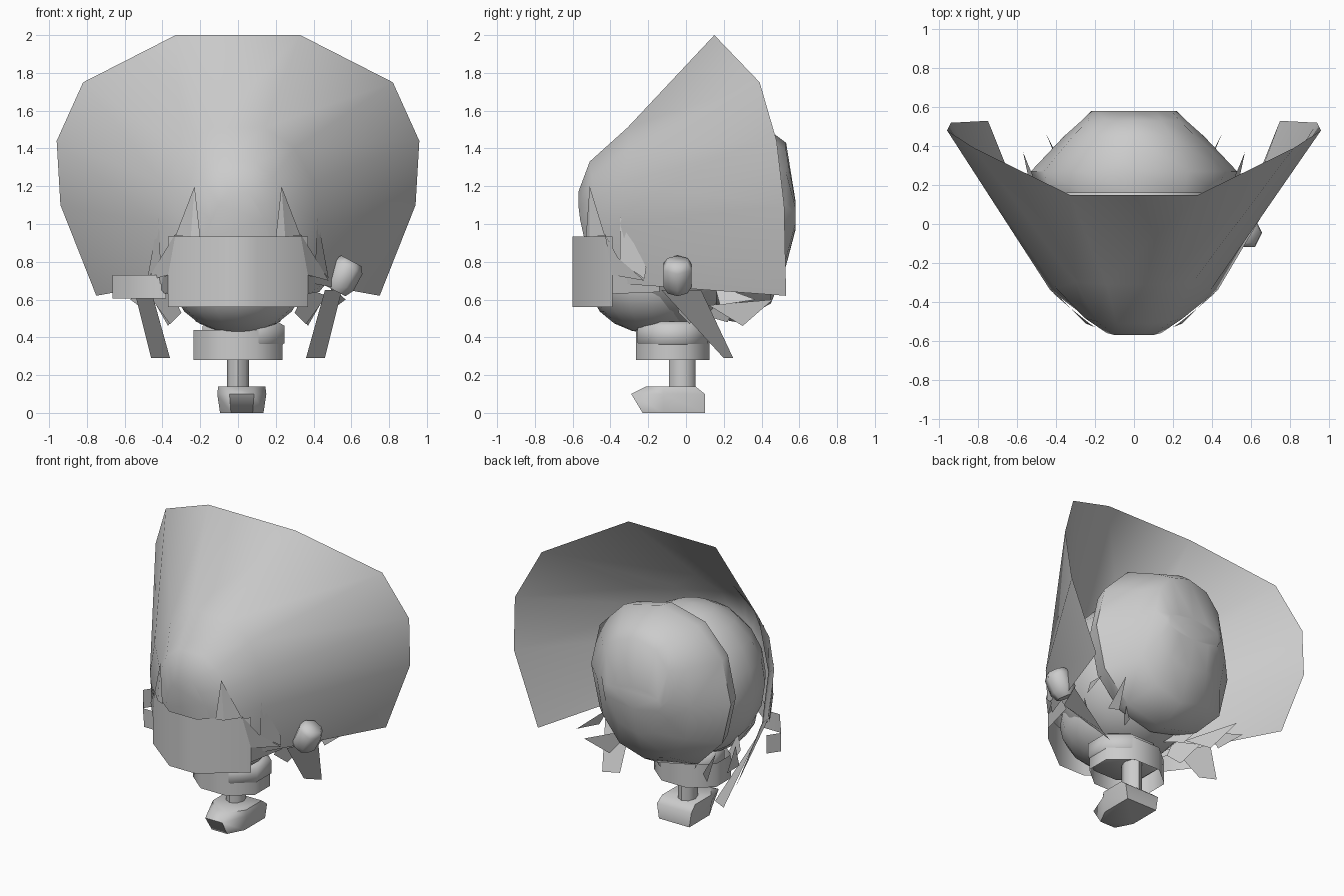
import bpy, bmesh, math
from mathutils import Matrix

if "Cube" in bpy.data.objects:
    bpy.data.objects.remove(bpy.data.objects["Cube"])


def make(name, verts, faces, smooth=None):
    me = bpy.data.meshes.new(name)
    me.from_pydata([tuple(v) for v in verts], [], faces)
    bm = bmesh.new()
    bm.from_mesh(me)
    bmesh.ops.recalc_face_normals(bm, faces=bm.faces)
    bm.to_mesh(me)
    bm.free()
    ob = bpy.data.objects.new(name, me)
    bpy.context.collection.objects.link(ob)
    if smooth:
        bpy.ops.object.select_all(action='DESELECT')
        bpy.context.view_layer.objects.active = ob
        ob.select_set(True)
        bpy.ops.object.shade_smooth_by_angle(angle=math.radians(smooth))
    return ob


def loft(name, rings, closed=True, caps=(True, True), smooth=None):
    n = len(rings[0])
    verts = [p for r in rings for p in r]
    faces = []
    for i in range(len(rings) - 1):
        for j in range(n if closed else n - 1):
            k = (j + 1) % n
            faces.append((i*n + j, i*n + k, (i+1)*n + k, (i+1)*n + j))
    if caps[0]:
        faces.append(tuple(range(n)))
    if caps[1]:
        faces.append(tuple(range((len(rings)-1)*n, len(rings)*n)))
    return make(name, verts, faces, smooth)


def oval(cx, cy, z, rx, ry, n, turn=0):
    return [(cx + rx*math.cos(turn + 2*math.pi*i/n),
             cy + ry*math.sin(turn + 2*math.pi*i/n), z) for i in range(n)]


def ball(name, c, r, seg=16, rings=10):
    bm = bmesh.new()
    m = Matrix.Translation(c) @ Matrix.Diagonal((*r, 1))
    bmesh.ops.create_uvsphere(bm, u_segments=seg, v_segments=rings, radius=1, matrix=m)
    me = bpy.data.meshes.new(name)
    bm.to_mesh(me)
    bm.free()
    for p in me.polygons:
        p.use_smooth = True
    ob = bpy.data.objects.new(name, me)
    bpy.context.collection.objects.link(ob)


def arch(half):
    """Half curve running from the top down the right side, mirrored to a full arch."""
    return [(-x, y, z) for x, y, z in reversed(half)] + half


def pair(name, pts):
    """A flat shard on the right and its mirror on the left."""
    for s, side in ((1, "right"), (-1, "left")):
        make(f"{name}_{side}", [(s*x, y, z) for x, y, z in pts], [tuple(range(len(pts)))])


# flared hood: domed front opening out to a wide rim
loft("flared_hood", [
    arch([(.05, -.57, 1.17), (.10, -.57, 1.10), (.14, -.56, 1.02), (.17, -.535, .92), (.18, -.50, .75)]),
    arch([(.09, -.51, 1.33), (.19, -.50, 1.25), (.25, -.485, 1.12), (.29, -.445, .96), (.32, -.40, .70)]),
    arch([(.14, -.31, 1.51), (.30, -.30, 1.40), (.40, -.33, 1.22), (.43, -.34, 1.00), (.42, -.29, .68)]),
    arch([(.33, .15, 2.0), (.82, .39, 1.75), (.96, .48, 1.44), (.94, .52, 1.10), (.75, .53, .62)]),
], closed=False, caps=(True, False), smooth=70)

# head and jaw inside the hood
ball("head", (0, -.06, .95), (.47, .46, .50))
ball("jaw", (0, -.18, .70), (.35, .34, .28))


# faceted shell of hair at the back
def full(v):
    return math.copysign(abs(v)**.93, v)


rings = []
for y, rx, lo, hi in ((.16, .49, .50, 1.54), (.27, .53, .48, 1.56), (.45, .36, .58, 1.49),
                      (.53, .27, .78, 1.43), (.58, .22, .97, 1.12)):
    rings.append([(full(x)*rx, y, (lo + hi)/2 + full(z)*(hi - lo)/2)
                  for x, z, _ in oval(0, 0, 0, 1, 1, 12)])
loft("back_hair", rings, caps=(False, True), smooth=50)

# mask across the front of the face
plan = [(-.37, -.39), (-.10, -.60), (.10, -.60), (.37, -.39)]
loft("face_mask", [[(x, y, .56) for x, y in plan],
                   [(x, y, .935) for x, y in plan]], closed=False, caps=(False, False), smooth=60)

# pointed locks and cheek panels along the opening
pair("front_lock", [(.23, -.51, 1.20), (.25, -.51, .93), (.33, -.43, .94)])
pair("front_lock_edge", [(.23, -.51, 1.20), (.20, -.53, .93), (.25, -.51, .93)])
pair("cheek_panel", [(.33, -.43, .95), (.37, -.39, .73), (.48, -.22, .70), (.41, -.36, .82)])
pair("side_lock", [(.42, -.35, 1.04), (.41, -.35, .80), (.48, -.22, .71), (.47, -.21, .77)])
pair("lower_cheek", [(.37, -.39, .63), (.37, -.39, .73), (.47, -.14, .69), (.43, -.14, .64)])

# hanging straps and the ragged locks at the nape
pair("strap", [(.46, -.13, .65), (.55, .08, .65), (.46, .25, .29), (.36, .20, .29)])
pair("nape_lock", [(.31, .12, .57), (.45, .46, .60), (.37, .30, .46)])
pair("nape_point", [(.48, .15, .68), (.57, .37, .60), (.53, .18, .57)])
pair("under_lock", [(.20, .12, .62), (.33, .28, .62), (.22, .22, .48), (.15, .08, .52)])
pair("ear_lock", [(.36, -.05, .66), (.47, .08, .62), (.36, .02, .47), (.30, -.04, .53)])

# rounded knob on the right side
knob = loft("side_knob", [oval(0, 0, z, r, r, 6) for z, r in
                          ((-.095, .06), (-.05, .085), (.05, .085), (.085, .06))], smooth=60)
knob.matrix_world = Matrix.Translation((.56, -.045, .73)) @ Matrix.Rotation(math.radians(28), 4, 'Y')

# folded clip on the left side
clip = [(-.38, -.30), (-.50, -.30), (-.665, -.08), (-.61, .0)]
loft("side_clip", [[(x, y, .605) for x, y in clip],
                   [(x, y, .73) for x, y in clip]], closed=False, caps=(False, False), smooth=60)

# neck post
loft("neck", [oval(0, -.02, z, .058, .07, 8) for z in (.10, .58)], smooth=50)

# two collar bands
loft("collar_lower", [oval(0, -.07, z, r, r*.83, 8, math.pi/8) for z, r in
                      ((.28, .255), (.44, .255))], caps=(False, False), smooth=60)
loft("collar_upper", [oval(.03, -.07, z, r, r*.86, 8, math.pi/8) for z, r in
                      ((.345, .20), (.37, .235), (.46, .235), (.485, .19))], smooth=60)


# rounded foot, pointed toward the front
def foot_ring(z, w, front, back):
    return [(.02 + x*w, y, z) for x, y in
            ((-1, back), (1, back), (1, -.12), (.5, front), (-.5, front), (-1, -.12))]


loft("foot", [foot_ring(0, .115, -.23, .10), foot_ring(.10, .13, -.29, .10),
              foot_ring(.14, .125, -.21, .05)], smooth=60)
